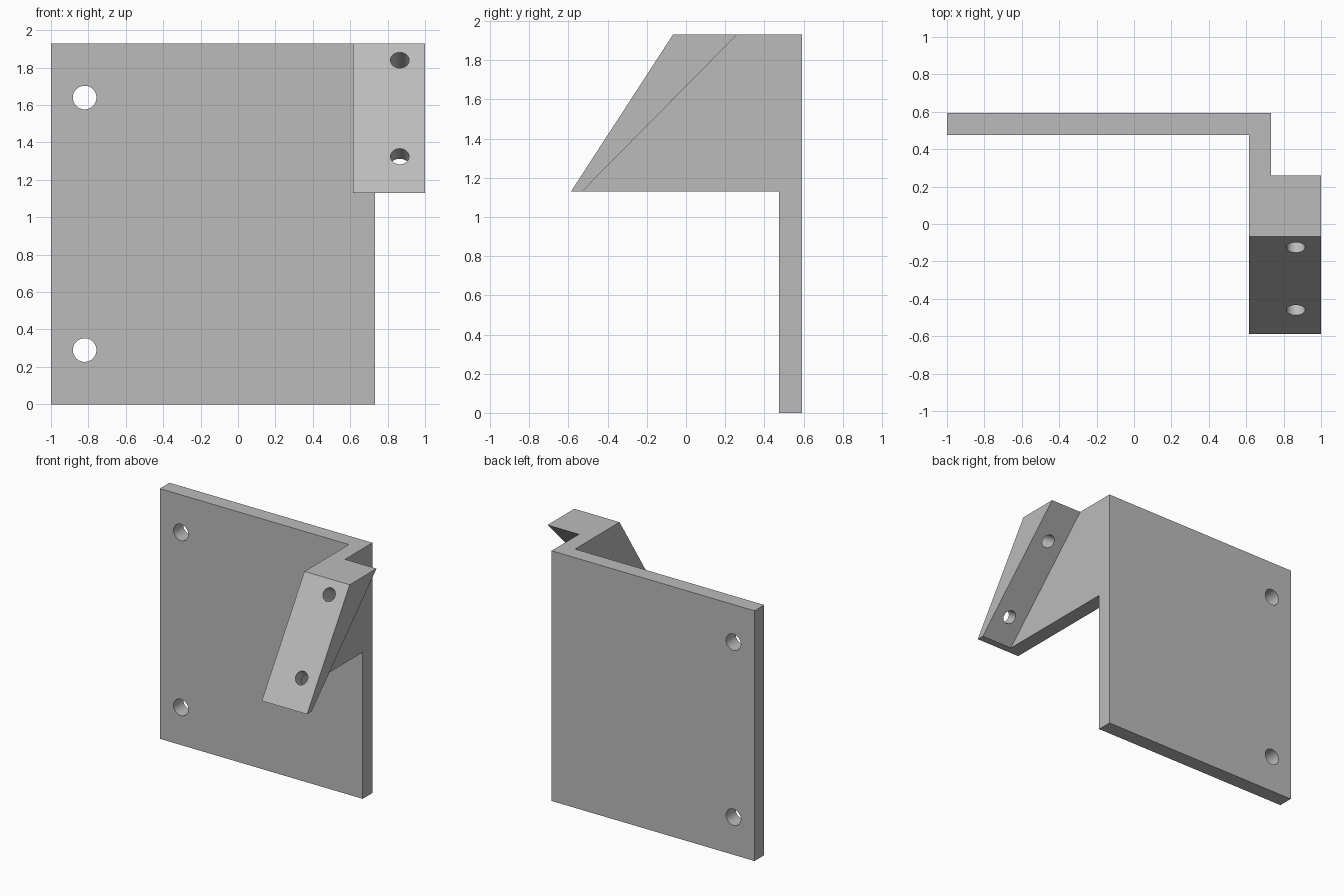
import bpy, bmesh, math
from mathutils import Vector

if "Cube" in bpy.data.objects:
    bpy.data.objects.remove(bpy.data.objects["Cube"], do_unlink=True)

grey = bpy.data.materials.new("grey metal")
grey.use_nodes = True
grey.diffuse_color = (0.5, 0.5, 0.5, 1)
grey.node_tree.nodes["Principled BSDF"].inputs["Base Color"].default_value = (0.5, 0.5, 0.5, 1)


def add_object(name, bm):
    bmesh.ops.recalc_face_normals(bm, faces=bm.faces)
    mesh = bpy.data.meshes.new(name)
    bm.to_mesh(mesh)
    bm.free()
    mesh.materials.append(grey)
    ob = bpy.data.objects.new(name, mesh)
    bpy.context.collection.objects.link(ob)
    return ob


def extrude_x(name, profile, x0, x1):
    """Sweep a (y, z) profile along x."""
    bm = bmesh.new()
    face = bm.faces.new([bm.verts.new((x0, y, z)) for y, z in profile])
    new = bmesh.ops.extrude_face_region(bm, geom=[face])["geom"]
    bmesh.ops.translate(bm, vec=(x1 - x0, 0, 0),
                        verts=[v for v in new if isinstance(v, bmesh.types.BMVert)])
    return add_object(name, bm)


def drill(name, centre, axis, radius, length):
    """Cylinder cutter centred on a point and aligned with an axis."""
    bm = bmesh.new()
    bmesh.ops.create_cone(bm, cap_ends=True, segments=48, radius1=radius,
                          radius2=radius, depth=length)
    ob = add_object(name, bm)
    ob.rotation_mode = 'QUATERNION'
    ob.rotation_quaternion = Vector((0, 0, 1)).rotation_difference(axis)
    ob.location = centre
    ob.hide_render = True
    return ob


def combine(target, other, operation):
    mod = target.modifiers.new(other.name, 'BOOLEAN')
    mod.operation, mod.solver, mod.object = operation, 'EXACT', other
    bpy.context.view_layer.update()
    bpy.context.view_layer.objects.active = target
    bpy.ops.object.modifier_apply(modifier=mod.name)
    bpy.data.objects.remove(other, do_unlink=True)


TOP, ARM = 1.93, 1.13            # top edge and underside of the arm
BACK, INNER = 0.593, 0.475       # back plate thickness range
toe, brow = (-0.587, ARM), (-0.067, TOP)

# Back plate, side web and sloped mounting flange
bracket = extrude_x("bracket", [(INNER, 0), (BACK, 0), (BACK, TOP), (INNER, TOP)], -1, 0.732)
web = extrude_x("side_web", [toe, (BACK, ARM), (BACK, TOP), brow], 0.614, 0.732)
flange = extrude_x("sloped_flange", [toe, (-0.53, ARM), (0.26, TOP), brow], 0.614, 1)
combine(bracket, web, 'UNION')
combine(bracket, flange, 'UNION')

# Plate holes
for z in (0.29, 1.64):
    combine(bracket, drill("plate_hole", (-0.82, 0.53, z), Vector((0, 1, 0)), 0.063, 0.4),
            'DIFFERENCE')

# Flange holes, square to the sloped face
slope = Vector((0, brow[0] - toe[0], brow[1] - toe[1])).normalized()
normal = Vector((0, -slope.z, slope.y))
for z in (1.325, 1.84):
    t = (z - ARM) / slope.z
    centre = Vector((0.865, *toe)) + slope * t
    combine(bracket, drill("flange_hole", centre, normal, 0.05, 1.0), 'DIFFERENCE')

# Merge coplanar faces and shade the bores smooth
bm = bmesh.new()
bm.from_mesh(bracket.data)
bmesh.ops.remove_doubles(bm, verts=bm.verts, dist=0.0002)
bmesh.ops.dissolve_limit(bm, angle_limit=math.radians(0.5), verts=bm.verts, edges=bm.edges)
bm.to_mesh(bracket.data)
bm.free()
bpy.ops.object.select_all(action='DESELECT')
bracket.select_set(True)
bpy.context.view_layer.objects.active = bracket
bpy.ops.object.shade_smooth_by_angle(angle=math.radians(25))
